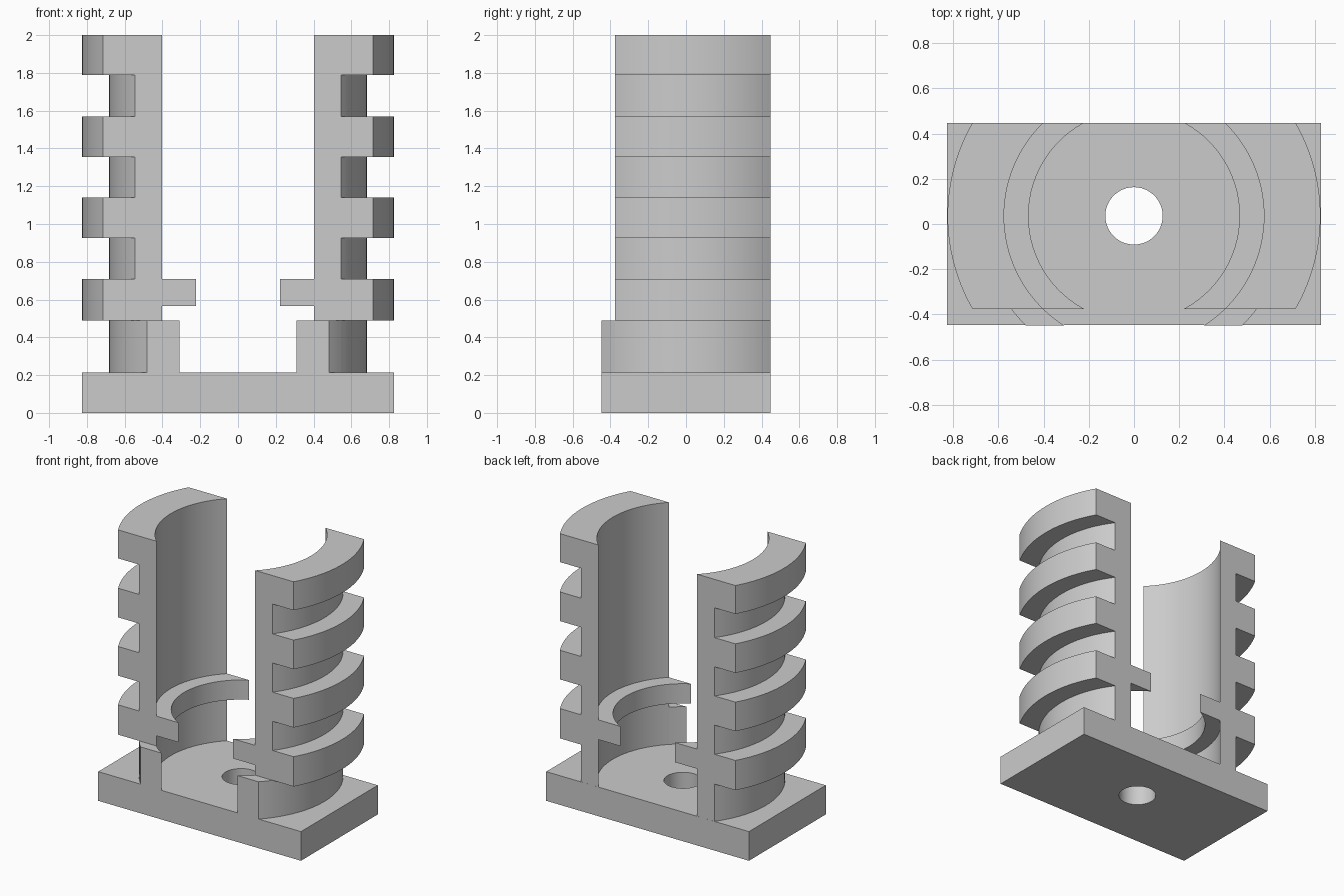
import bpy, bmesh, math

cube = bpy.data.objects.get("Cube")
if cube:
    bpy.data.objects.remove(cube, do_unlink=True)

AXIS_Y = 0.036          # the round parts share this axis
BORE, LEDGE, CORE, FIN, HOLE = 0.575, 0.467, 0.682, 0.825, 0.127
BASE_TOP, NECK_TOP, TOP = 0.215, 0.49, 2.0
BACK, FRONT, LIP_FRONT = 0.411, -0.411, -0.484   # measured from the axis
STEPS = 28

grey = bpy.data.materials.new("plain_grey")
grey.use_nodes = True
colour = (0.6, 0.6, 0.6, 1)
grey.diffuse_color = colour
grey.node_tree.nodes["Principled BSDF"].inputs["Base Color"].default_value = colour


def finish(name, bm):
    bmesh.ops.recalc_face_normals(bm, faces=bm.faces[:])
    mesh = bpy.data.meshes.new(name)
    bm.to_mesh(mesh)
    bm.free()
    mesh.materials.append(grey)
    ob = bpy.data.objects.new(name, mesh)
    bpy.context.collection.objects.link(ob)
    return ob


def smooth(ob):
    bpy.ops.object.select_all(action="DESELECT")
    ob.select_set(True)
    bpy.context.view_layer.objects.active = ob
    bpy.ops.object.shade_smooth_by_angle(angle=math.radians(30))


def sweep(name, profile, y0, y1, side, steps):
    """Turn a closed (radius, z) profile about the axis, trimmed flat at y0 and y1."""
    bm = bmesh.new()
    rows = []
    for r, z in profile:
        a0, a1 = math.asin(y0 / r), math.asin(y1 / r)
        angles = [a0 + (a1 - a0) * i / steps for i in range(steps + 1)]
        rows.append([bm.verts.new((side * r * math.cos(a), AXIS_Y + r * math.sin(a), z))
                     for a in angles])
    for row, nxt in zip(rows, rows[1:] + rows[:1]):
        for i in range(steps):
            bm.faces.new((row[i], row[i + 1], nxt[i + 1], nxt[i]))
    for end in (0, -1):
        bm.faces.new([row[end] for row in rows])
    smooth(finish(name, bm))


# Base plate with a round through hole
bm = bmesh.new()
bmesh.ops.create_cube(bm, size=1)
for v in bm.verts:
    v.co.x *= 1.654
    v.co.y *= 0.895
    v.co.z = (v.co.z + 0.5) * BASE_TOP
base = finish("base_plate", bm)

bm = bmesh.new()
bmesh.ops.create_cone(bm, cap_ends=True, segments=48, radius1=HOLE, radius2=HOLE, depth=1)
cutter = finish("hole_cutter", bm)
cutter.location.y = AXIS_Y
cutter.hide_render = True
cut = base.modifiers.new("hole", "BOOLEAN")
cut.operation, cut.solver, cut.object = "DIFFERENCE", "EXACT", cutter
# Bake the cut, then drop the helper
bpy.context.view_layer.objects.active = base
bpy.ops.object.modifier_apply(modifier="hole")
bpy.data.objects.remove(cutter, do_unlink=True)
smooth(base)

# Finned wall: core at the bottom, four fins outside, one ledge inside
wall = [(CORE, BASE_TOP)]
for low, high in ((NECK_TOP, 0.71), (0.925, 1.14), (1.355, 1.57), (1.79, TOP)):
    wall += [(CORE, low), (FIN, low), (FIN, high)]
    if high < TOP:
        wall.append((CORE, high))
wall += [(BORE, TOP), (BORE, 0.71), (LEDGE, 0.71), (LEDGE, 0.565),
         (BORE, 0.565), (BORE, BASE_TOP)]
# Short front extension of the neck
lip = [(CORE, BASE_TOP), (CORE, NECK_TOP), (BORE, NECK_TOP), (BORE, BASE_TOP)]

for label, side in (("left", 1), ("right", -1)):
    sweep(label + "_finned_wall", wall, FRONT, BACK, side, STEPS)
    sweep(label + "_neck_lip", lip, LIP_FRONT, FRONT, side, 4)
